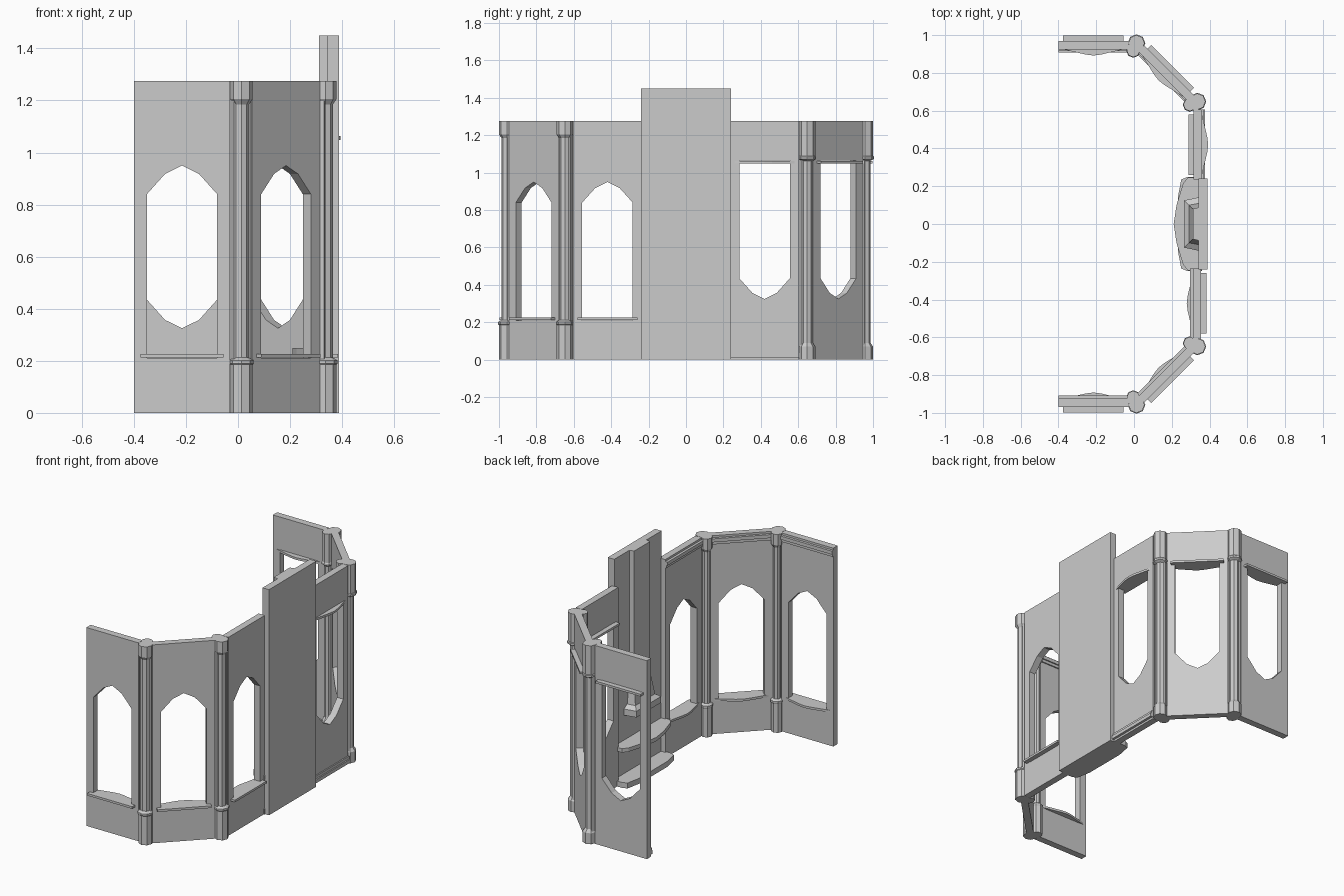
import bpy, bmesh
from math import radians, cos, sin, pi
from mathutils import Matrix, Vector

if "Cube" in bpy.data.objects:
    bpy.data.objects.remove(bpy.data.objects["Cube"])

H = 1.275  # wall height


def finish(name, bm, m=Matrix()):
    bmesh.ops.transform(bm, matrix=m, verts=bm.verts)
    bmesh.ops.recalc_face_normals(bm, faces=bm.faces)
    me = bpy.data.meshes.new(name)
    bm.to_mesh(me)
    bm.free()
    ob = bpy.data.objects.new(name, me)
    bpy.context.collection.objects.link(ob)


def loft(bm, rings):
    """Closed solid through a stack of (outline, z) rings."""
    vs = [[bm.verts.new((x, y, z)) for x, y in pts] for pts, z in rings]
    n = len(vs[0])
    for a, b in zip(vs, vs[1:]):
        for i in range(n):
            j = (i + 1) % n
            bm.faces.new((a[i], a[j], b[j], b[i]))
    bm.faces.new(vs[0][::-1])
    bm.faces.new(vs[-1])


def prism(bm, pts, z0, z1):
    loft(bm, [(pts, z0), (pts, z1)])


def rect(x0, x1, y0, y1):
    return [(x0, y0), (x1, y0), (x1, y1), (x0, y1)]


def octagon(cy, r):
    return [(r * cos(pi / 8 + i * pi / 4), cy + r * sin(pi / 8 + i * pi / 4)) for i in range(8)]


def window_wall(name, m, half):
    # wall plate with a pointed window opening
    bm = bmesh.new()
    loops = [[(-half, 0), (half, 0), (half, H), (-half, H)],
             [(-.135, .21), (.135, .21), (.135, .84), (.065, .918), (0, .95),
              (-.065, .918), (-.135, .84)]]
    edges = []
    for loop in loops:
        vs = [bm.verts.new((u, -.022, z)) for u, z in loop]
        edges += [bm.edges.new((vs[i], vs[(i + 1) % len(vs)])) for i in range(len(vs))]
    bmesh.ops.triangle_fill(bm, edges=edges, use_beauty=True)
    r = bmesh.ops.extrude_face_region(bm, geom=bm.faces[:])
    bmesh.ops.translate(bm, vec=(0, .044, 0),
                        verts=[v for v in r['geom'] if isinstance(v, bmesh.types.BMVert)])
    finish(name, bm, m)
    # sill: straight ledge outside, pointed ledge inside
    bm = bmesh.new()
    prism(bm, [(-.16, -.05), (.16, -.05), (.16, .022), (.04, .05), (0, .055),
               (-.04, .05), (-.16, .022)], .212, .226)
    finish(name + "_sill", bm, m)
    # stepped moulding along the inside top
    bm = bmesh.new()
    prism(bm, rect(-half, half, .02, .03), 1.222, 1.24)
    prism(bm, rect(-half, half, .02, .038), 1.24, 1.262)
    finish(name + "_moulding", bm, m)


def pier(name, m):
    # clustered pier: outer and inner octagonal shafts with base and capital
    bm = bmesh.new()
    for cy, k in ((-.008, 1), (.035, .8)):
        rings = [(.043, 0), (.043, .185), (.047, .19), (.047, .202), (.029, .212),
                 (.029, 1.185), (.043, 1.205), (.043, H)]
        loft(bm, [(octagon(cy, r * k), z) for r, z in rings])
    finish(name, bm, m)
    bm = bmesh.new()
    prism(bm, rect(-.035, .035, -.018, .022), 0, H)
    finish(name + "_core", bm, m)


def place(x, y, deg):
    return Matrix.Translation((x, y, 0)) @ Matrix.Rotation(radians(deg), 4, 'Z')


# the second half is the first one turned upside down about the x axis
flip = Matrix.Translation((0, 0, H)) @ Matrix.Rotation(pi, 4, 'X')
for side, half_m in (("near", Matrix()), ("far", flip)):
    window_wall(side + "_end_wall", half_m @ place(-.215, -.947, 0), .185)
    window_wall(side + "_diagonal_wall", half_m @ place(.169, -.799, 45), .185)
    pier(side + "_end_pier", half_m @ place(.01, -.95, 22.5))
    pier(side + "_back_pier", half_m @ place(.328, -.645, 67.5))
window_wall("near_back_wall", place(.334, -.42, 90), .185)
window_wall("far_back_wall", Matrix.Translation((.338, .42, H)) @ Matrix.Rotation(pi / 2, 4, 'Z')
            @ Matrix.Rotation(pi, 4, 'X'), .185)

# tall central slab
bm = bmesh.new()
prism(bm, rect(.342, .388, -.24, .24), 0, 1.45)
finish("central_slab", bm)


def trapezoid(x, y, flare):
    return [(x, -y), (.36, -y - flare), (.36, y + flare), (x, y)]


# chimney hood flaring out above the hearth
bm = bmesh.new()
loft(bm, [(trapezoid(.265, .125, .02), .41), (trapezoid(.265, .125, .02), .45),
          (trapezoid(.29, .1, .012), .47), (trapezoid(.312, .08, .012), .62),
          (trapezoid(.312, .08, .012), 1.45)])
finish("chimney_hood", bm)

# hearth shelf and floor step
for name, pts, z0, z1 in (
        ("hearth_shelf", [(.21, 0), (.225, .1), (.26, .215), (.285, .245), (.36, .245)], .225, .25),
        ("floor_step", [(.232, .14), (.25, .235), (.28, .248), (.36, .248)], 0, .035)):
    outline = pts + [(x, -y) for x, y in reversed(pts) if y > 0]
    bm = bmesh.new()
    prism(bm, outline, z0, z1)
    finish(name, bm)
